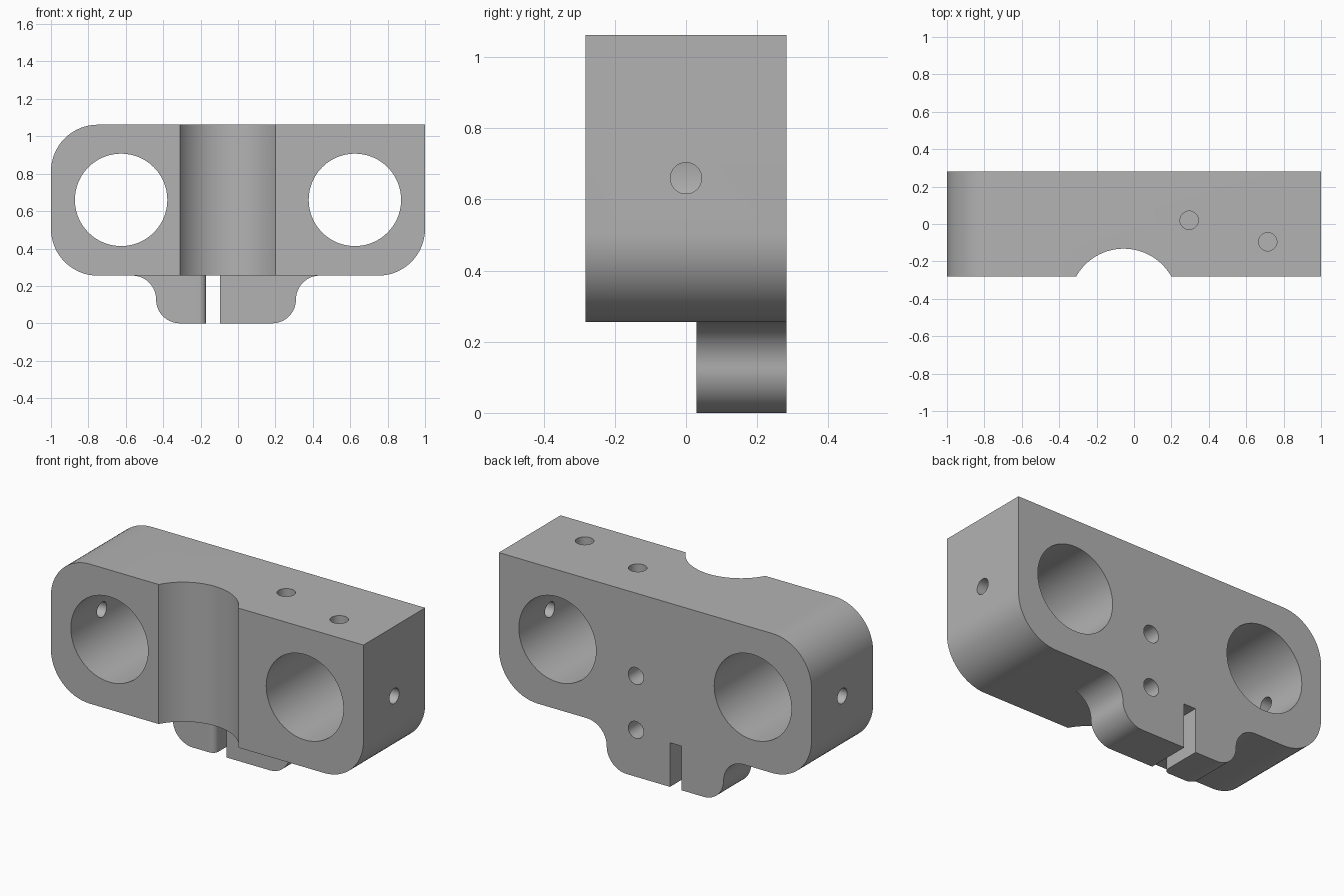
import bpy, bmesh
from math import cos, sin, radians, pi
from mathutils import Matrix, Vector

cube = bpy.data.objects.get("Cube")
if cube:
    bpy.data.objects.remove(cube, do_unlink=True)

metal = bpy.data.materials.new("light grey metal")
metal.use_nodes = True
grey = (0.45, 0.45, 0.45, 1)
metal.diffuse_color = grey
metal.node_tree.nodes["Principled BSDF"].inputs["Base Color"].default_value = grey

BACK, FRONT = 0.282, -0.282
BASE, TOP = 0.255, 1.062


def arc(cx, cz, r, start, end, steps=16):
    """Points of an arc in the XZ plane, angles in degrees."""
    angles = [radians(start + (end - start) * i / steps) for i in range(steps + 1)]
    return [(cx + r * cos(a), cz + r * sin(a)) for a in angles]


def add_object(name, bm):
    bmesh.ops.recalc_face_normals(bm, faces=bm.faces)
    mesh = bpy.data.meshes.new(name)
    bm.to_mesh(mesh)
    bm.free()
    mesh.materials.append(metal)
    obj = bpy.data.objects.new(name, mesh)
    bpy.context.collection.objects.link(obj)
    return obj


def prism(points, y0, y1):
    """Extrude an XZ outline from y0 to y1."""
    bm = bmesh.new()
    face = bm.faces.new([bm.verts.new((x, y0, z)) for x, z in points])
    result = bmesh.ops.extrude_face_region(bm, geom=[face])
    moved = [v for v in result["geom"] if isinstance(v, bmesh.types.BMVert)]
    bmesh.ops.translate(bm, vec=(0, y1 - y0, 0), verts=moved)
    return bm


def rod(name, start, end, r, sides=32):
    """Cylinder between two points."""
    a, b = Vector(start), Vector(end)
    turn = (b - a).to_track_quat("Z", "Y").to_matrix().to_4x4()
    bm = bmesh.new()
    bmesh.ops.create_cone(bm, cap_ends=True, segments=sides, radius1=r, radius2=r,
                          depth=(b - a).length,
                          matrix=Matrix.Translation((a + b) / 2) @ turn)
    return add_object(name, bm)


def combine(target, other, operation):
    other.hide_render = True
    mod = target.modifiers.new(operation.lower(), "BOOLEAN")
    mod.operation, mod.solver, mod.object = operation, "EXACT", other
    bpy.context.view_layer.objects.active = target
    bpy.ops.object.modifier_apply(modifier=mod.name)
    bpy.data.objects.remove(other, do_unlink=True)


# Main block: three rounded corners and one square corner
R = 0.25
outline = (arc(-1 + R, TOP - R, R, 90, 180) + arc(-1 + R, BASE + R, R, 180, 270)
           + arc(1 - R, BASE + R, R, 270, 360) + [(1, TOP)])
block = add_object("clamp_block", prism(outline, FRONT, BACK))

# Foot halves either side of the slot, flared where they meet the block
r = BASE / 2
INSIDE = BASE + 0.08
for name, edge, slot, side in (("foot_right", -0.438, -0.17, -1),
                               ("foot_left", 0.31, -0.095, 1)):
    flare = arc(0, r, r, 90, 180)
    toe = arc(0, r, r, 0, -90)
    pts = [(slot, INSIDE), (edge + side * r, INSIDE)]
    pts += [(edge + side * (r + x), z) for x, z in flare]
    pts += [(edge + side * (x - r), z) for x, z in toe[1:]]
    pts += [(slot, 0)]
    bm = prism(pts, 0.03, BACK)
    if side < 0:
        # Rounded front edge of the slot
        edges = [e for e in bm.edges
                 if all(abs(v.co.x - slot) < 1e-4 and v.co.y < 0.04 for v in e.verts)]
        bmesh.ops.bevel(bm, geom=edges, offset=0.035, segments=8, profile=0.5,
                        affect="EDGES")
    combine(block, add_object(name, bm), "UNION")

# Vertical half-round channel in the front
combine(block, rod("channel_cutter", (-0.055, -0.424, 0.1), (-0.055, -0.424, 1.3),
                   0.292, 128), "DIFFERENCE")

# Two large bores with a set-screw hole from each end
MID = 0.66
for side in (-1, 1):
    x = side * 0.625
    combine(block, rod("bore_cutter", (x, -0.5, MID), (x, 0.5, MID), 0.247, 96), "DIFFERENCE")
    combine(block, rod("screw_cutter", (side * 1.1, 0, MID), (x, 0, MID), 0.044), "DIFFERENCE")

# Blind holes in the top
for x, y in ((0.295, 0.02), (0.715, -0.095)):
    combine(block, rod("top_hole_cutter", (x, y, TOP + 0.1), (x, y, TOP - 0.13), 0.049),
            "DIFFERENCE")

# Blind holes in the back
for z in (0.583, 0.271):
    combine(block, rod("back_hole_cutter", (0.123, BACK + 0.1, z), (0.123, BACK - 0.2, z), 0.049),
            "DIFFERENCE")

# Smooth the curved walls, keep the machined edges crisp
bpy.ops.object.select_all(action="DESELECT")
block.select_set(True)
bpy.context.view_layer.objects.active = block
bpy.ops.object.shade_smooth_by_angle(angle=radians(30))
